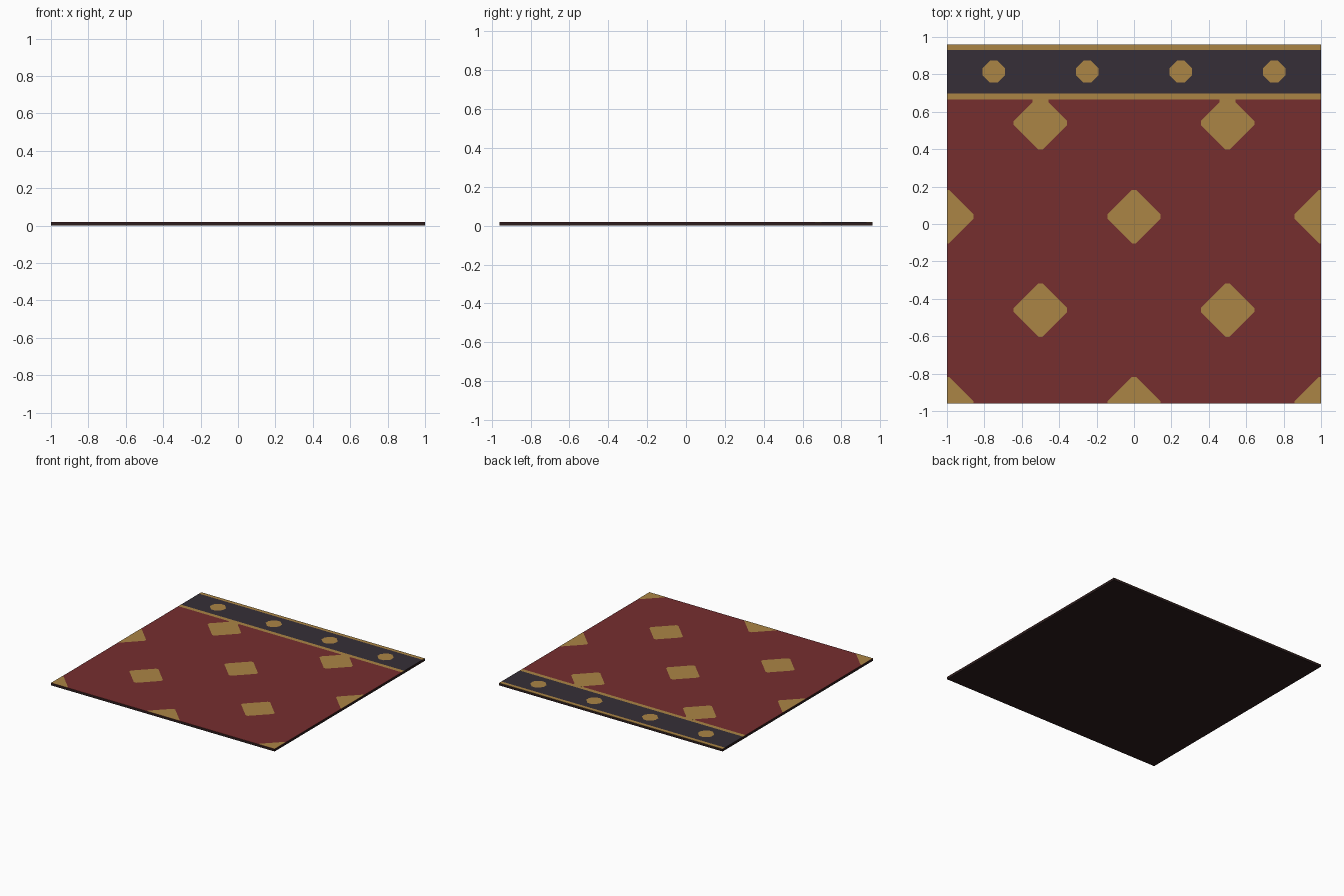
import bpy, bmesh
from mathutils import Vector

if "Cube" in bpy.data.objects:
    bpy.data.objects.remove(bpy.data.objects["Cube"])

W, D = 1.0, 0.96          # half width, half depth
BASE_TOP, TOP = 0.018, 0.02


def material(name, rgb):
    lin = [((c / 255 + 0.055) / 1.055) ** 2.4 for c in rgb]
    m = bpy.data.materials.new(name)
    m.diffuse_color = (*lin, 1)
    m.use_nodes = True
    m.node_tree.nodes["Principled BSDF"].inputs["Base Color"].default_value = m.diffuse_color
    return m


red = material("deep red", (118, 46, 47))
gold = material("old gold", (171, 133, 69))
navy = material("dark plum", (54, 47, 55))
backing = material("dark backing", (44, 29, 29))


def slab(name, x0, x1, y0, y1, z0, z1, mat):
    bm = bmesh.new()
    bmesh.ops.create_cube(bm, size=1)
    for v in bm.verts:
        v.co = Vector((x1 if v.co.x > 0 else x0, y1 if v.co.y > 0 else y0,
                       z1 if v.co.z > 0 else z0))
    return finish(bm, name, mat)


def finish(bm, name, mat):
    bmesh.ops.recalc_face_normals(bm, faces=bm.faces)
    me = bpy.data.meshes.new(name)
    bm.to_mesh(me)
    bm.free()
    me.materials.append(mat)
    ob = bpy.data.objects.new(name, me)
    bpy.context.collection.objects.link(ob)
    return ob


def diamonds(name, centres, r, flat, z, mat):
    """Thin diamond inlays with blunted tips, trimmed to the rug outline."""
    bm = bmesh.new()
    ring = [(r, -flat), (r, flat), (flat, r), (-flat, r),
            (-r, flat), (-r, -flat), (-flat, -r), (flat, -r)]
    for cx, cy in centres:
        bm.faces.new([bm.verts.new((cx + x, cy + y, z)) for x, y in ring])
    for co, no in (((W, 0, 0), (1, 0, 0)), ((-W, 0, 0), (-1, 0, 0)),
                   ((0, -D, 0), (0, -1, 0))):
        bmesh.ops.bisect_plane(bm, geom=bm.verts[:] + bm.edges[:] + bm.faces[:],
                               plane_co=co, plane_no=no, clear_outer=True)
    for f in bm.faces:
        if f.normal.z < 0:
            f.normal_flip()
    me = bpy.data.meshes.new(name)
    bm.to_mesh(me)
    bm.free()
    me.materials.append(mat)
    bpy.context.collection.objects.link(bpy.data.objects.new(name, me))


# backing and woven field
slab("rug_backing", -W, W, -D, D, 0, BASE_TOP, backing)
slab("red_field", -W, W, -D, 0.665, BASE_TOP, TOP, red)

# end border with its two gold stripes
slab("inner_stripe", -W, W, 0.665, 0.698, BASE_TOP, TOP, gold)
slab("border_band", -W, W, 0.698, 0.93, BASE_TOP, TOP, navy)
slab("outer_stripe", -W, W, 0.93, D, BASE_TOP, TOP, gold)

# staggered large diamonds
large = [(x, y) for y in (0.04, -0.96) for x in (-1, 0, 1)]
large += [(x, y) for y in (0.54, -0.46) for x in (-0.5, 0.5)]
diamonds("field_diamonds", large, 0.143, 0.01, TOP + 0.001, gold)

# small stubs joining the upper diamonds to the stripe
for x in (-0.5, 0.5):
    slab("diamond_stub", x - 0.042, x + 0.042, 0.65, 0.67, TOP, TOP + 0.0005, gold)

# row of small diamonds in the border
diamonds("border_diamonds", [(x, 0.815) for x in (-0.75, -0.25, 0.25, 0.75)],
         0.059, 0.02, TOP + 0.001, gold)
